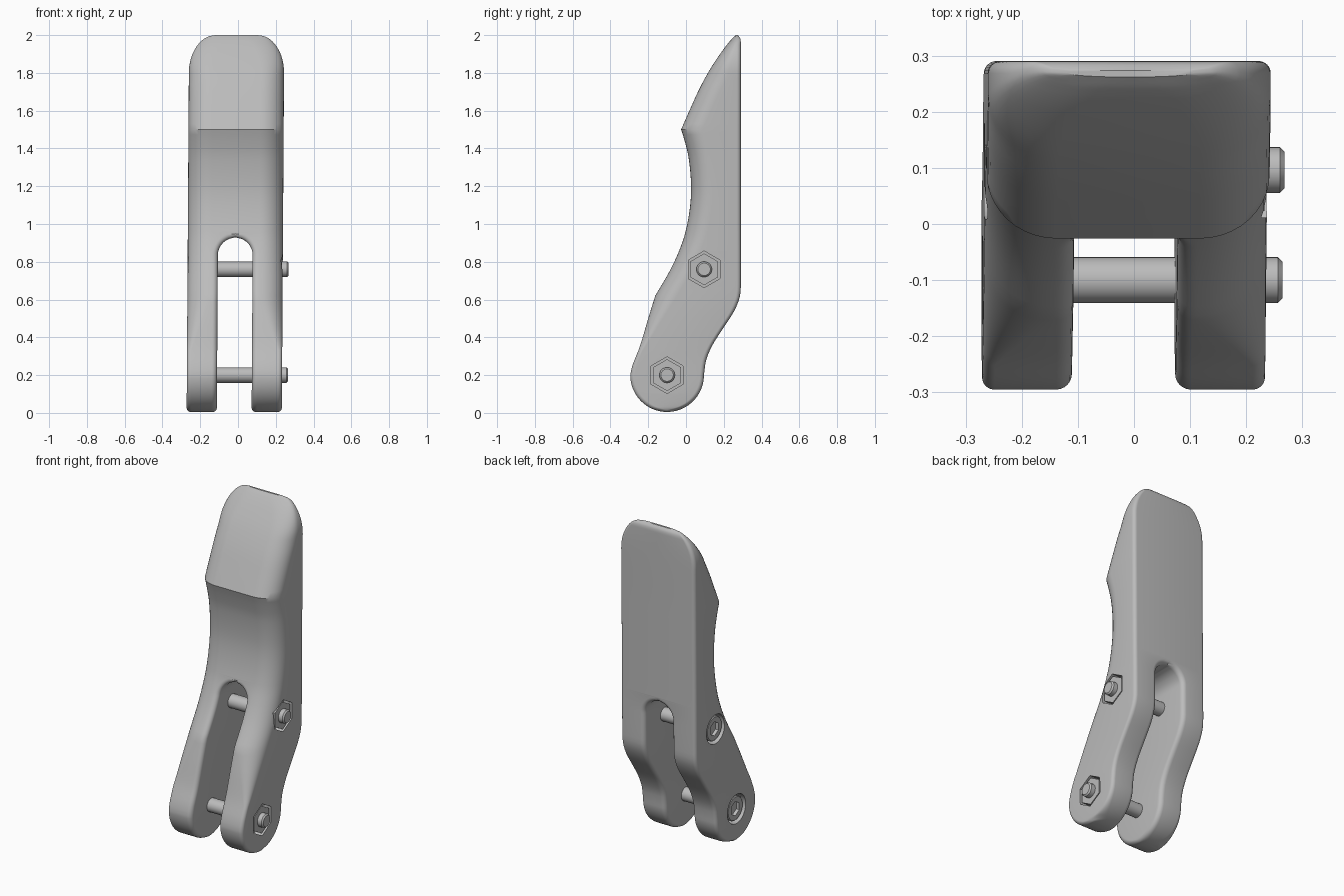
import bpy, bmesh, math
from mathutils import Matrix

if "Cube" in bpy.data.objects:
    bpy.data.objects.remove(bpy.data.objects["Cube"])

steel = bpy.data.materials.new("light grey")
steel.diffuse_color = (0.5, 0.5, 0.5, 1)
steel.use_nodes = True
steel.node_tree.nodes["Principled BSDF"].inputs["Base Color"].default_value = steel.diffuse_color


def centre(z):
    """Slight sideways lean of the whole part."""
    return -0.02 + 0.0065 * z


def curve(pts, z):
    """Smooth interpolation through (z, y) points."""
    n = len(pts)
    z = min(max(z, pts[0][0]), pts[-1][0])
    i = next(k for k in range(n - 1) if z <= pts[k + 1][0])

    def slope(k):
        a, b = pts[max(k - 1, 0)], pts[min(k + 1, n - 1)]
        return (b[1] - a[1]) / (b[0] - a[0])
    (z0, y0), (z1, y1) = pts[i], pts[i + 1]
    h = z1 - z0
    t = (z - z0) / h
    return ((2*t**3 - 3*t*t + 1) * y0 + (t**3 - 2*t*t + t) * h * slope(i)
            + (3*t*t - 2*t**3) * y1 + (t**3 - t*t) * h * slope(i + 1))


FORK = [(.2, -.295), (.25, -.284), (.35, -.245), (.5, -.2), (.62, -.163)]
WAIST = [(.62, -.163), (.75, -.087), (.85, -.04), (.95, -.005), (1.08, .02),
         (1.2, .027), (1.35, .014), (1.45, -.01), (1.5, -.026)]
HEAD = [(1.5, -.026), (1.6, .018), (1.72, .073), (1.83, .134), (1.93, .202),
        (1.98, .242), (2, .262)]
BACK = [(.2, .095), (.28, .107), (.36, .141), (.45, .198), (.53, .25),
        (.58, .274), (.62, .286), (.66, .29), (1.0, .29), (1.5, .29),
        (1.96, .29), (1.985, .286), (2, .274)]
CY, CZ, CR = -0.1, 0.2, 0.195   # rounded fork end
SLOT, ARCH_Z = 0.092, 0.835     # slot half width, arch centre


def section(z):
    """Half cross-section (u, y) at height z, from the slot wall outwards and back."""
    bev = 0.022
    inset = 0
    if z < CZ:
        h = math.sqrt(max(CR**2 - (z - CZ)**2, 0))
        f, b = CY - h, CY + h
        stretch = CR / max(h, .01)
        d = z - (CZ - CR)
        if d < bev:
            inset = bev - math.sqrt(bev**2 - (bev - d)**2)
    else:
        f = curve(FORK if z < .62 else WAIST if z < 1.5 else HEAD, z)
        b = curve(BACK, z)
        stretch = 1
    depth = b - f
    w = 0.252 - inset
    if z > 1.8:
        w -= 0.14 * (1 - math.sqrt(max(1 - ((z - 1.8) / .2)**2, 0)))
    # front rounding fades out down the fork
    k = min(max((z - .33) / .29, 0), 1)
    rx = bev + (0.125 - bev) * k
    ry = min(bev * stretch + (0.115 - bev) * k, depth * .62)
    rx = min(rx, w * .9)
    rb = min(bev * stretch, depth * .3 if z > CZ else depth * .48)
    ri = 0.028
    rt = min(ri * stretch, depth * .45)
    if z < CZ:
        ry = min(ry, depth * .48)
    dz = max(z - ARCH_Z, 0)

    def wall(o):
        return math.sqrt(max((SLOT + o)**2 - dz * dz, 0)) + inset
    N = 6
    ang = [math.pi / 2 * i / N for i in range(N + 1)]
    pts = [(wall(ri * (1 - math.cos(a))), f + rt * (1 - math.sin(a))) for a in ang]
    ang8 = [math.pi / 2 * i / 10 for i in range(11)]
    pts += [(w - rx + rx * math.sin(a), f + ry * (1 - math.cos(a))) for a in ang8]
    pts += [(w - rb + rb * math.cos(a), b - rb + rb * math.sin(a)) for a in ang]
    pts += [(wall(ri * (1 - math.cos(a))), b - rt * (1 - math.sin(a))) for a in reversed(ang)]
    return pts


def build_body():
    zs = [CZ - CR * math.cos(math.radians(a)) for a in range(5, 90, 5)]
    for a, b, n in [(.2, .62, 16), (.62, .835, 8), (.835, .9, 7), (.9, .96, 16),
                    (.96, 1.5, 20), (1.5, 1.8, 10), (1.8, 1.96, 9), (1.96, 2, 8)]:
        zs += [a + (b - a) * i / n for i in range(n)]
    zs.append(2.0)
    bm = bmesh.new()
    for s in (1, -1):
        rings = []
        for z in zs:
            rings.append([(bm.verts.new((centre(z) + s * u, y, z)), u) for u, y in section(z)])
        n = len(rings[0])
        for A, B in zip(rings, rings[1:]):
            for i in range(n):
                j = (i + 1) % n
                q = [A[i], A[j], B[j], B[i]]
                if max(p[1] for p in q) > 1e-6:     # skip the hidden middle seam
                    bm.faces.new([p[0] for p in q])
        bm.faces.new([p[0] for p in rings[0]])
        bm.faces.new([p[0] for p in rings[-1][6:-6]])
    bmesh.ops.delete(bm, geom=[v for v in bm.verts if not v.link_faces], context='VERTS')
    bmesh.ops.remove_doubles(bm, verts=bm.verts, dist=1e-5)
    bmesh.ops.recalc_face_normals(bm, faces=bm.faces)
    return make("lever_body", bm)


def make(name, bm):
    me = bpy.data.meshes.new(name)
    bm.to_mesh(me)
    bm.free()
    me.materials.append(steel)
    ob = bpy.data.objects.new(name, me)
    bpy.context.collection.objects.link(ob)
    return ob


def rod(name, x0, x1, y, z, r, sides=32, bevel=0.0):
    """Cylinder or prism lying along x; prisms point upwards."""
    bm = bmesh.new()
    bmesh.ops.create_cone(bm, cap_ends=True, segments=sides, radius1=r, radius2=r, depth=x1 - x0)
    if bevel:
        rims = [e for e in bm.edges if abs(e.verts[0].co.z - e.verts[1].co.z) < 1e-5]
        bmesh.ops.bevel(bm, geom=rims, offset=bevel, segments=1, affect='EDGES')
    first = max(bm.verts, key=lambda v: v.co.y).co
    turn = math.pi / 2 - math.atan2(first.y, first.x)
    m = (Matrix.Translation(((x0 + x1) / 2, y, z)) @ Matrix.Rotation(math.pi / 2, 4, 'Y')
         @ Matrix.Rotation(turn + (math.pi / 2 if sides == 6 else 0), 4, 'Z'))
    bmesh.ops.transform(bm, matrix=m, verts=bm.verts)
    return make(name, bm)


def cut(ob, cutter):
    cutter.hide_render = True
    mod = ob.modifiers.new("cut", 'BOOLEAN')
    mod.operation, mod.solver, mod.object = 'DIFFERENCE', 'EXACT', cutter
    bpy.context.view_layer.objects.active = ob
    bpy.ops.object.modifier_apply(modifier=mod.name)
    bpy.data.objects.remove(cutter)


body = build_body()
parts = [body]
for tag, y, z in (("lower", -0.1, 0.2), ("upper", 0.096, 0.76)):
    c = centre(z)
    L, R = c - 0.252, c + 0.252
    # pockets in the body
    cut(body, rod("nut_pocket", R - .055, R + .1, y, z, .097, 6))
    cut(body, rod("head_pocket", L - .1, L + .055, y, z, .088, 48))
    # bolt, nut and socket head
    parts.append(rod(tag + "_bolt", L + .03, c + .283, y, z, .041, 32, .008))
    parts.append(rod(tag + "_nut", R - .06, R - .004, y, z, .084, 6))
    head = rod(tag + "_bolt_head", L + .008, L + .06, y, z, .074, 40, .005)
    cut(head, rod("socket", L - .1, L + .028, y, z, .043, 6))
    parts.append(head)

# smooth shading with crisp edges
for ob in bpy.context.view_layer.objects:
    ob.select_set(ob in parts)
bpy.context.view_layer.objects.active = body
bpy.ops.object.shade_smooth_by_angle(angle=math.radians(32))
